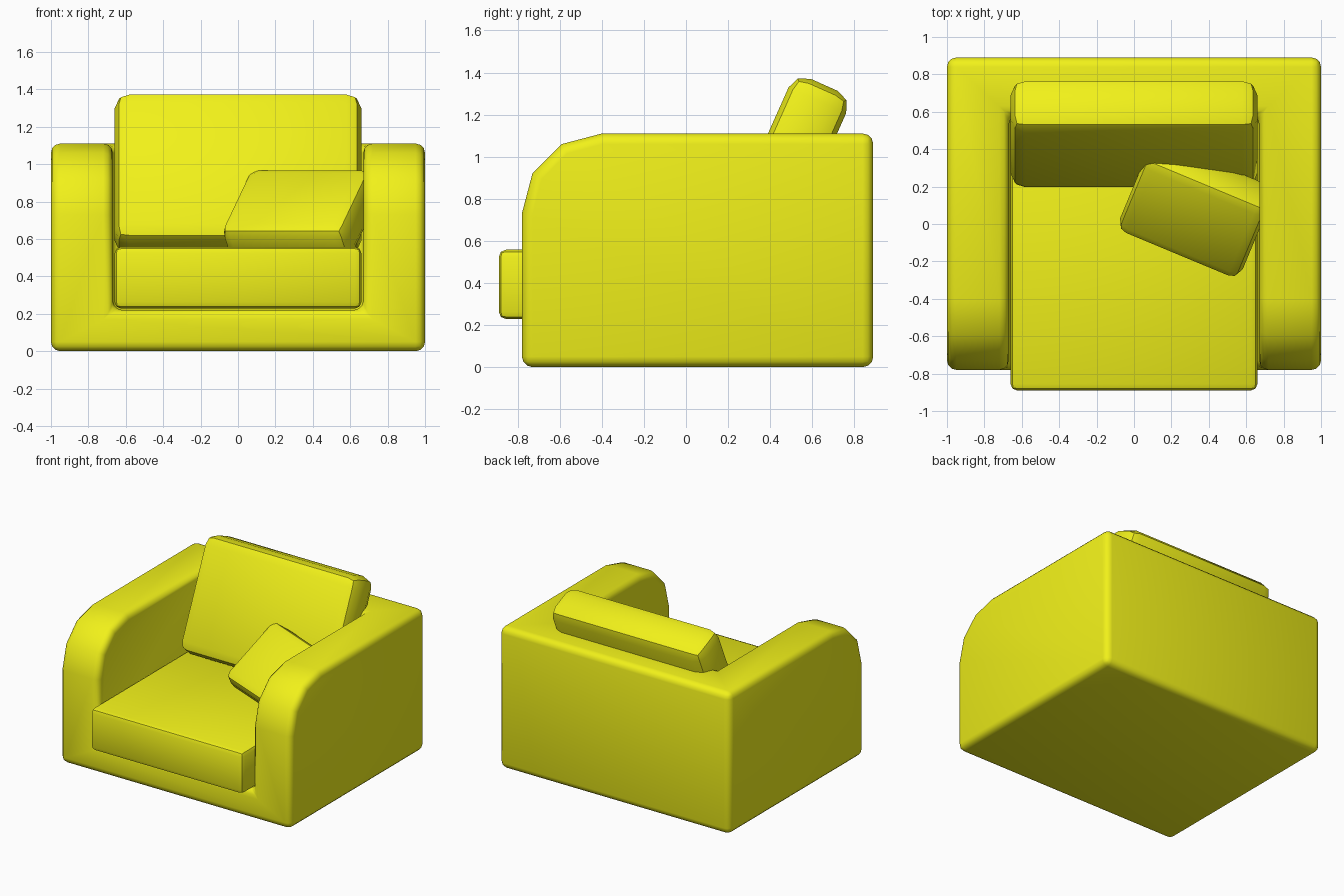
import bpy, bmesh, math
from mathutils import Matrix

if "Cube" in bpy.data.objects:
    bpy.data.objects.remove(bpy.data.objects["Cube"])

fabric = bpy.data.materials.new("yellow_fabric")
fabric.diffuse_color = (0.88, 0.88, 0.01, 1)
fabric.use_nodes = True
fabric.node_tree.nodes["Principled BSDF"].inputs["Base Color"].default_value = fabric.diffuse_color


def make_object(name, bm):
    bmesh.ops.recalc_face_normals(bm, faces=bm.faces)
    mesh = bpy.data.meshes.new(name)
    bm.to_mesh(mesh)
    bm.free()
    obj = bpy.data.objects.new(name, mesh)
    bpy.context.collection.objects.link(obj)
    mesh.materials.append(fabric)
    return obj


def box(name, size, location):
    bm = bmesh.new()
    bmesh.ops.create_cube(bm, size=1, matrix=Matrix.Diagonal((*size, 1)))
    obj = make_object(name, bm)
    obj.location = location
    return obj


def finish(obj, width, segments, angle):
    bevel = obj.modifiers.new("Bevel", 'BEVEL')
    bevel.width = width
    bevel.segments = segments
    bevel.limit_method = 'ANGLE'
    bevel.angle_limit = math.radians(50)
    bpy.ops.object.select_all(action='DESELECT')
    obj.select_set(True)
    bpy.context.view_layer.objects.active = obj
    for m in list(obj.modifiers):
        bpy.ops.object.modifier_apply(modifier=m.name)
    bpy.ops.object.shade_smooth_by_angle(angle=math.radians(angle))


# Frame: side profile with a rounded arm front, extruded across the width
profile = [(-0.78, 0), (-0.78, 0.73), (-0.73, 0.92), (-0.59, 1.06),
           (-0.40, 1.11), (0.89, 1.11), (0.89, 0)]
bm = bmesh.new()
side = bm.faces.new([bm.verts.new((-1, y, z)) for y, z in profile])
ext = bmesh.ops.extrude_face_region(bm, geom=[side])
bmesh.ops.translate(bm, vec=(2, 0, 0),
                    verts=[g for g in ext["geom"] if isinstance(g, bmesh.types.BMVert)])
frame = make_object("frame", bm)

# Seat opening cut between the arms and in front of the backrest
cutter = box("opening_cutter", (1.34, 1.58, 1.4), (0, -0.21, 0.92))
cutter.hide_render = True
cut = frame.modifiers.new("Opening", 'BOOLEAN')
cut.operation = 'DIFFERENCE'
cut.solver = 'EXACT'
cut.object = cutter
finish(frame, 0.05, 3, 40)
bpy.data.objects.remove(cutter)

# Seat cushion
seat = box("seat_cushion", (1.32, 1.47, 0.33), (0, -0.155, 0.393))
finish(seat, 0.035, 2, 35)

# Leaning back cushion
back = box("back_cushion", (1.32, 0.87, 0.30), (0, 0.48, 0.944))
back.rotation_euler = (math.radians(66), 0, 0)
finish(back, 0.08, 2, 35)

# Loose pillow resting in the right corner
pillow = box("pillow", (0.71, 0.55, 0.24), (0.332, 0.083, 0.725))
pillow.rotation_euler = (math.radians(39), 0, math.radians(-22.6))
finish(pillow, 0.06, 2, 35)
